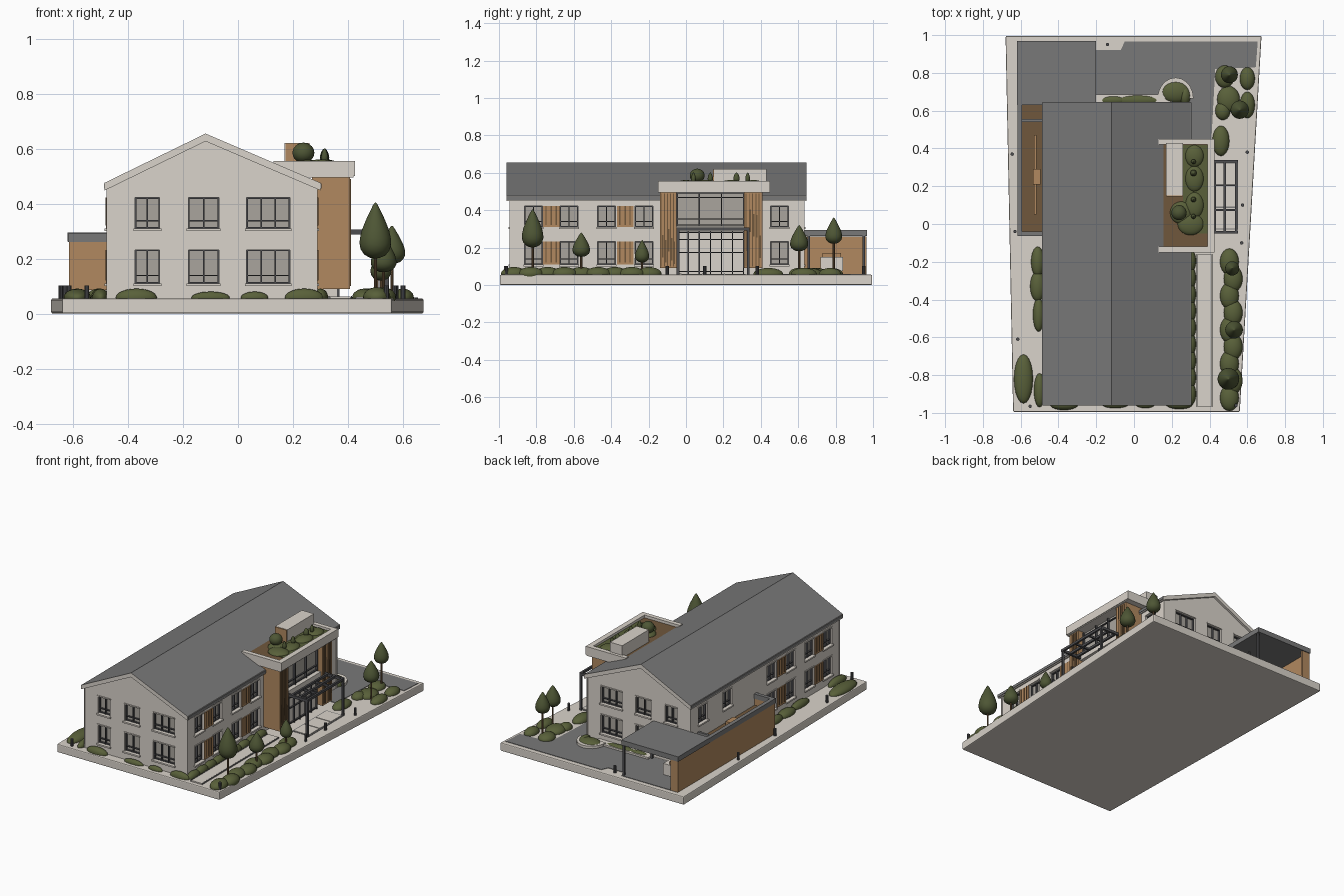
import bpy, bmesh, math, random
from mathutils import Matrix, Vector
random.seed(4)

def mat(name, r, g, b):
    m = bpy.data.materials.new(name)
    m.diffuse_color = (r, g, b, 1)
    return m

BEIGE = mat("beige_render", 0.70, 0.655, 0.595)
GREY = mat("grey_roof", 0.19, 0.19, 0.19)
WOOD = mat("warm_wood", 0.44, 0.25, 0.115)
DARKWOOD = mat("dark_wood", 0.16, 0.095, 0.045)
LEAF = mat("leaf_green", 0.10, 0.118, 0.042)
METAL = mat("dark_metal", 0.075, 0.075, 0.08)
GLASS = mat("window_glass", 0.40, 0.375, 0.34)
TREE = mat("tree_green", 0.075, 0.092, 0.035)

parts = {}

def part(name, m):
    if name not in parts:
        parts[name] = (bmesh.new(), m)
    return parts[name][0]

def box(name, m, x0, x1, y0, y1, z0, z1):
    M = Matrix.Translation(((x0 + x1) / 2, (y0 + y1) / 2, (z0 + z1) / 2)) @ \
        Matrix.Diagonal((abs(x1 - x0), abs(y1 - y0), abs(z1 - z0), 1))
    bmesh.ops.create_cube(part(name, m), size=1, matrix=M)

def prism(name, m, pts, a, b, axis="z"):
    bm = part(name, m)
    P = (lambda p, h: (p[0], p[1], h)) if axis == "z" else (lambda p, h: (p[0], h, p[1]))
    lo = [bm.verts.new(P(p, a)) for p in pts]
    hi = [bm.verts.new(P(p, b)) for p in pts]
    bm.faces.new(lo)
    bm.faces.new(hi[::-1])
    for i in range(len(pts)):
        j = (i + 1) % len(pts)
        bm.faces.new((lo[i], hi[i], hi[j], lo[j]))
    bmesh.ops.recalc_face_normals(bm, faces=bm.faces)

def post(name, m, x, y, z0, z1, r, n=10):
    bmesh.ops.create_cone(part(name, m), cap_ends=True, segments=n, radius1=r, radius2=r,
                          depth=z1 - z0, matrix=Matrix.Translation((x, y, (z0 + z1) / 2)))

def blob(name, m, x, y, z, rx, ry, rz, taper=0.0):
    res = bmesh.ops.create_icosphere(part(name, m), subdivisions=3, radius=1)
    for v in res["verts"]:
        k = 1 - taper * (v.co.z + 1) / 2
        v.co = Vector((x + v.co.x * rx * k, y + v.co.y * ry * k, z + v.co.z * rz))

# ground slab, driveway and paths
G = 0.055
prism("ground_slab", BEIGE, [(-0.64, -0.995), (0.56, -0.995), (0.675, 0.995), (-0.68, 0.995)], 0, G)
prism("driveway", GREY, [(-0.61, 0.64), (0.29, 0.64), (0.29, 0.45), (0.41, 0.45), (0.43, 0.82),
                         (0.645, 0.83), (0.655, 0.965), (-0.05, 0.965), (-0.07, 0.92), (-0.2, 0.92),
                         (-0.2, 0.965), (-0.61, 0.965)], G - 0.01, G + 0.003)
box("entry_path", BEIGE, 0.335, 0.41, -0.97, -0.16, G, G + 0.008)
for x in (0.330, 0.412):
    box("path_edging", GREY, x, x + 0.003, -0.97, -0.16, G, G + 0.009)
box("entry_paving", GREY, 0.42, 0.55, -0.03, 0.33, G, G + 0.002)
for i in range(3):
    box("entry_paving_slab", BEIGE, 0.43, 0.54, -0.025 + i * 0.117, 0.085 + i * 0.117, G, G + 0.005)
prism("rear_planter", BEIGE, [(0.22 + 0.095 * math.cos(t * math.pi / 10), 0.665 + 0.11 * math.sin(t * math.pi / 10))
                              for t in range(11)], G, G + 0.02)
box("rear_planter", BEIGE, -0.2, 0.2, 0.63, 0.685, G, G + 0.015)

# main house walls
X0, X1, Y0, Y1 = -0.475, 0.285, -0.94, 0.63
prism("house_walls", BEIGE, [(X0, G), (X1, G), (X1, 0.46), (-0.118, 0.635), (X0, 0.46)], Y0, Y1, "y")

def on_face(face, name, m, u0, u1, d0, d1, z0, z1):
    """Box on a wall: u runs along the wall, d points outwards."""
    if face == "front": box(name, m, u0, u1, Y0 - d0, Y0 - d1, z0, z1)
    if face == "back": box(name, m, u0, u1, Y1 + d0, Y1 + d1, z0, z1)
    if face == "right": box(name, m, X1 + d0, X1 + d1, u0, u1, z0, z1)
    if face == "left": box(name, m, X0 - d0, X0 - d1, u0, u1, z0, z1)

def window(face, u, w, z0, z1):
    a, b, t = u - w / 2, u + w / 2, 0.005
    on_face(face, "window_cutter", None, a, b, -0.03, 0.05, z0, z1)
    on_face(face, "window_glass", GLASS, a, b, -0.032, -0.026, z0, z1)
    n = 2 if w < 0.13 else 3
    for i in range(n + 1):                        # upright bars
        c = a + t / 2 + (w - t) * i / n
        on_face(face, "window_frames", METAL, c - t / 2, c + t / 2, -0.028, -0.012, z0, z1)
    for z in (z0, z0 + 0.026, z1 - t):            # rails
        on_face(face, "window_frames", METAL, a, b, -0.028, -0.014, z, z + t)
    on_face(face, "window_sills", BEIGE, a - 0.006, b + 0.006, -0.02, 0.01, z0 - 0.01, z0)
    on_face(face, "window_lintels", BEIGE, a - 0.004, b + 0.004, -0.005, 0.004, z1, z1 + 0.008)

ROWS = ((0.11, 0.232), (0.31, 0.422))
for z0, z1 in ROWS:
    for u, w in ((-0.33, 0.09), (-0.125, 0.112), (0.11, 0.158)):
        window("front", u, w, z0, z1)
        if u > -0.2 or z0 > 0.3:
            window("back", u, w, z0, z1)
    for u in (-0.815, -0.625, -0.425, -0.225, 0.5):
        window("right", u, 0.095, z0, z1)
    for u in (-0.815, -0.625, -0.425, -0.225):
        window("left", u, 0.095, z0, z1)
    for face in ("right", "left"):
        for u in (-0.72, -0.325):
            on_face(face, "wood_wall_panels", WOOD, u - 0.045, u + 0.045, -0.002, 0.005, z0, z1)
            for k in (-0.028, 0.0, 0.026):
                on_face(face, "panel_grooves", DARKWOOD, u + k - 0.004, u + k + 0.003, 0, 0.007, z0 + 0.01, z1)
for u in (0.24, 0.5):
    window("left", u, 0.095, *ROWS[1])

# gable roof with grey top and pale fascia, plus gutters
R = [(-0.485, 0.476), (-0.118, 0.655), (0.30, 0.476)]
prism("gable_roof", BEIGE, R + [(x, z - 0.028) for x, z in R[::-1]], -0.96, 0.645, "y")
for x in (-0.487, 0.296):
    box("gutters", GREY, x, x + 0.008, -0.958, 0.643, 0.455, 0.473)
for x in (-0.478, 0.282):
    for y in (-0.943, 0.627):
        box("downpipes", BEIGE, x, x + 0.007, y, y + 0.007, G, 0.46)

# entrance block: timber piers, glazing and roof
for a, b in ((-0.14, -0.05), (0.31, 0.41)):
    box("entrance_wood_piers", WOOD, 0.27, 0.408, a, b, 0.09, 0.50)
    for i in range(5):
        y = a + 0.008 + i * (b - a - 0.012) / 5
        h = random.uniform(0.1, 0.3)
        box("pier_grooves", DARKWOOD, 0.40, 0.411, y, y + 0.005, 0.10, 0.49)
        box("pier_grooves", DARKWOOD, 0.40, 0.410, y, y + 0.012, h, h + 0.12)
box("entrance_upper_glass", GLASS, 0.27, 0.36, -0.05, 0.31, 0.30, 0.49)
box("entrance_lower_glass", BEIGE, 0.27, 0.36, -0.05, 0.31, 0.06, 0.30)
box("entrance_floor_band", BEIGE, 0.27, 0.395, -0.05, 0.31, 0.285, 0.315)
for i in range(7):
    y = -0.05 + i * 0.059
    box("entrance_mullions", METAL, 0.358, 0.37, y, y + 0.006, 0.06, 0.285)
    if i % 2 == 0:
        box("entrance_mullions", METAL, 0.358, 0.375, y, y + 0.006, 0.315, 0.49)
for z in (0.07, 0.17, 0.24, 0.278, 0.318, 0.35, 0.465):
    box("entrance_mullions", METAL, 0.358, 0.37, -0.05, 0.31, z, z + 0.006)
box("entrance_roof", BEIGE, 0.2, 0.42, -0.15, 0.45, 0.495, 0.53)
box("roof_soil", DARKWOOD, 0.15, 0.39, -0.12, 0.42, 0.52, 0.538)
box("roof_lawn", LEAF, 0.26, 0.388, -0.05, 0.418, 0.53, 0.542)
for a, b in ((-0.15, -0.12), (0.42, 0.45)):
    box("entrance_parapet", BEIGE, 0.13, 0.425, a, b, 0.50, 0.556)
box("entrance_parapet", BEIGE, 0.39, 0.425, -0.12, 0.42, 0.50, 0.556)
box("roof_plant_box", BEIGE, 0.17, 0.26, 0.15, 0.43, 0.53, 0.62)
box("roof_plant_box_front", WOOD, 0.172, 0.258, 0.145, 0.15, 0.53, 0.618)
for x, y, rx, ry in ((0.32, 0.36, 0.05, 0.06), (0.32, 0.24, 0.05, 0.07), (0.32, 0.1, 0.05, 0.07),
                     (0.25, 0.06, 0.06, 0.06), (0.3, 0.0, 0.07, 0.06)):
    blob("roof_garden", LEAF, x, y, 0.535, rx, ry, 0.026)
blob("roof_shrubs", TREE, 0.238, 0.06, 0.585, 0.04, 0.04, 0.037)
for y, s in ((0.13, 0.018), (0.04, 0.016), (0.27, 0.022), (0.33, 0.016)):
    blob("roof_shrubs", TREE, 0.315, y, 0.575, s, s, 0.026, 0.5)

# entrance pergola
for y in (-0.05, 0.325):
    box("pergola", METAL, 0.40, 0.55, y, y + 0.014, 0.288, 0.306)
    box("pergola", METAL, 0.535, 0.549, y, y + 0.014, G, 0.3)
for x in (0.42, 0.475, 0.536):
    box("pergola", METAL, x, x + 0.013, -0.05, 0.339, 0.29, 0.306)
for y in (0.07, 0.2):
    box("pergola", METAL, 0.42, 0.549, y, y + 0.01, 0.29, 0.304)

# side yard and carport
box("yard_wood_wall", WOOD, -0.615, -0.60, -0.06, 0.965, G, 0.26)
box("yard_wood_wall", WOOD, -0.60, -0.475, -0.06, -0.045, 0.085, 0.26)
box("yard_wood_wall", WOOD, -0.60, -0.56, 0.95, 0.965, G, 0.26)
box("yard_roof_deck", DARKWOOD, -0.60, -0.475, -0.045, 0.64, 0.2, 0.215)
box("deck_beam", WOOD, -0.53, -0.515, 0.05, 0.47, 0.215, 0.225)
box("deck_box", WOOD, -0.535, -0.495, 0.21, 0.29, 0.215, 0.24)
box("deck_crossbar", GREY, -0.60, -0.475, 0.54, 0.555, 0.25, 0.265)
box("yard_wall_cap", GREY, -0.618, -0.592, -0.064, 0.64, 0.26, 0.292)
box("yard_wall_cap", GREY, -0.60, -0.475, -0.064, -0.04, 0.26, 0.292)
box("carport_roof", GREY, -0.62, -0.2, 0.63, 0.968, 0.262, 0.295)
for x, y in ((-0.215, 0.945), (-0.215, 0.65)):
    box("carport_posts", METAL, x, x + 0.012, y, y + 0.012, G, 0.27)
box("carport_store", BEIGE, -0.55, -0.42, 0.72, 0.84, 0.075, 0.15)
box("carport_store_top", WOOD, -0.54, -0.46, 0.73, 0.83, 0.15, 0.17)

# trees
for x, y, z0, z1, r in ((0.50, -0.82, 0.2, 0.405, 0.064), (0.53, -0.56, 0.15, 0.28, 0.052),
                        (0.52, -0.235, 0.12, 0.24, 0.042), (0.56, 0.605, 0.18, 0.32, 0.054),
                        (0.505, 0.79, 0.22, 0.36, 0.05)):
    post("tree_trunks", DARKWOOD, x, y, G, z0 + 0.05, 0.006)
    blob("tree_crowns", TREE, x, y, z0 + (z1 - z0) * 0.5, r * 1.3, r * 1.3, (z1 - z0) / 2, 0.8)

# bushes: x, y, half widths
for x, y, rx, ry in ((-0.51, -0.2, 0.035, 0.08), (-0.51, -0.33, 0.04, 0.08), (-0.505, -0.48, 0.03, 0.09),
                     (-0.585, -0.82, 0.05, 0.13), (-0.5, -0.88, 0.03, 0.09), (-0.37, -0.955, 0.075, 0.03),
                     (-0.1, -0.955, 0.07, 0.02), (0.06, -0.955, 0.05, 0.02), (0.24, -0.955, 0.07, 0.025),
                     (0.22, 0.70, 0.08, 0.06), (0.02, 0.655, 0.12, 0.03), (-0.11, 0.655, 0.07, 0.025),
                     (0.27, 0.68, 0.03, 0.05), (0.46, 0.44, 0.045, 0.08),
                     (0.48, 0.78, 0.05, 0.06), (0.6, 0.77, 0.04, 0.06), (0.5, 0.66, 0.06, 0.07),
                     (0.6, 0.63, 0.04, 0.07), (0.47, 0.6, 0.04, 0.05)):
    blob("bushes", LEAF, x, y, G + 0.003, rx, ry, 0.022 if -0.2 < x < 0.1 else 0.033)
for i in range(9):
    blob("bushes", LEAF, 0.505 + 0.02 * (i % 2), -0.92 + i * 0.09, G + 0.005, 0.05, 0.07, 0.036)
    blob("bushes", LEAF, 0.30, -0.9 + i * 0.088, G + 0.003, 0.028, 0.06, 0.033)

# bollards
for x, y in ((-0.615, -0.61), (-0.55, -0.965), (0.54, -0.96), (-0.645, 0.37), (-0.63, -0.04), (-0.14, 0.95),
             (0.575, 0.1), (0.6, 0.38), (0.57, -0.1)):
    post("bollards", METAL, x, y, G, 0.102, 0.009)

# turn every collected part into an object
objs = {}
for name, (bm, m) in parts.items():
    me = bpy.data.meshes.new(name)
    smooth = name in ("bushes", "tree_crowns", "roof_garden", "roof_shrubs")
    for f in bm.faces:
        f.smooth = smooth
    if m:
        me.materials.append(m)
    if name == "gable_roof":
        me.materials.append(GREY)
        for f in bm.faces:
            f.material_index = 1 if f.normal.z > 0.5 else 0
    bm.to_mesh(me)
    bm.free()
    objs[name] = bpy.data.objects.new(name, me)
    bpy.context.collection.objects.link(objs[name])

# cut the window recesses, soften the slab edge
cut = objs["window_cutter"]
cut.hide_render = True
walls = objs["house_walls"]
mod = walls.modifiers.new("recesses", "BOOLEAN")
mod.object, mod.operation, mod.solver = cut, "DIFFERENCE", "EXACT"
bpy.context.view_layer.objects.active = walls
bpy.ops.object.modifier_apply(modifier=mod.name)
bpy.data.objects.remove(cut)
bev = objs["ground_slab"].modifiers.new("soft_edge", "BEVEL")
bev.width, bev.segments = 0.006, 2
